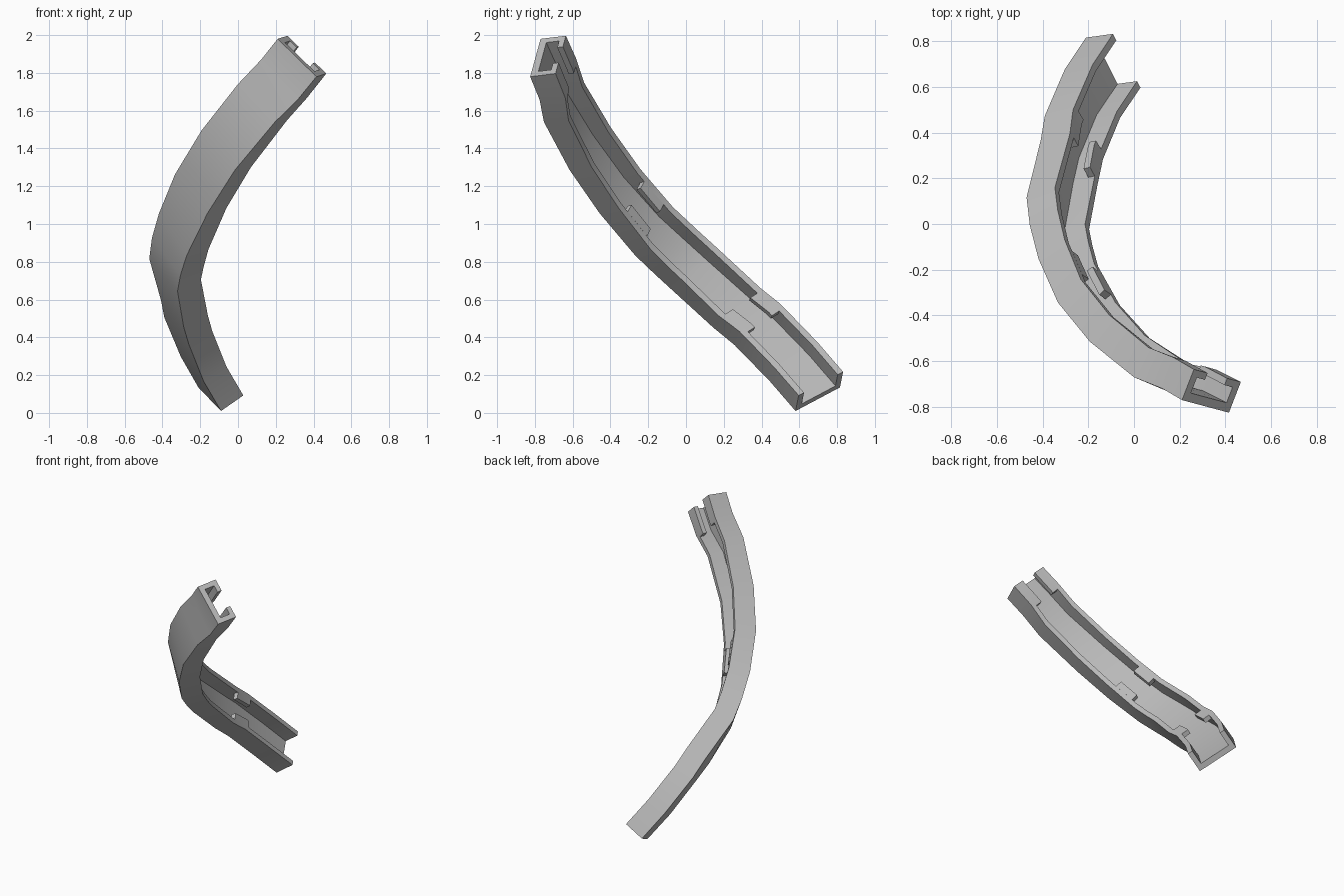
import bpy
import bmesh
import math
from mathutils import Vector

if "Cube" in bpy.data.objects:
    bpy.data.objects.remove(bpy.data.objects["Cube"])

# One plain grey for the whole channel
grey = bpy.data.materials.new("plain_grey")
grey.use_nodes = True
grey.diffuse_color = (0.5, 0.5, 0.5, 1)
grey.node_tree.nodes["Principled BSDF"].inputs["Base Color"].default_value = (0.5, 0.5, 0.5, 1)

# The two outer edges of the floor, from the top end to the bottom end
LEFT = [(.21, -.77, 1.98), (.125, -.72, 1.87), (0, -.67, 1.74), (-.19, -.516, 1.49),
        (-.33, -.345, 1.26), (-.42, -.15, 1.06), (-.46, 0, .93), (-.473, .12, .82),
        (-.41, .37, .60), (-.394, .48, .51), (-.305, .68, .30), (-.21, .815, .135)]
RIGHT = [(.415, -.825, 1.78), (.315, -.775, 1.66), (.195, -.752, 1.54), (-.02, -.614, 1.29),
         (-.165, -.455, 1.06), (-.27, -.27, .83), (-.30, -.165, .725), (-.317, -.07, .64),
         (-.285, .14, .45), (-.255, .25, .355), (-.18, .44, .165), (-.09, .58, .01)]
HALF, DEPTH, WALL, FLOOR = 0.146, 0.145, 0.035, 0.04
LIP, LIP_THICK = 0.05, 0.032

# A frame per station: middle, width direction, opening direction
middles = [(Vector(a) + Vector(b)) / 2 for a, b in zip(LEFT, RIGHT)]
frames = []
for i, mid in enumerate(middles):
    tangent = middles[min(i + 1, len(middles) - 1)] - middles[max(i - 1, 0)]
    width = (Vector(RIGHT[i]) - Vector(LEFT[i])).normalized()
    frames.append((mid, width, width.cross(tangent).normalized()))


def frame_at(t):
    i = min(int(t), len(frames) - 2)
    mid, width, out = (a.lerp(b, t - i) for a, b in zip(frames[i], frames[i + 1]))
    return mid, width.normalized(), out.normalized()


def sweep(name, profile, start, end):
    """Loft a closed profile along the path between two station numbers."""
    inner = [i for i in range(len(frames)) if start < i < end]
    bm = bmesh.new()
    rings = []
    for t in [start] + inner + [end]:
        mid, width, out = frame_at(t)
        rings.append([bm.verts.new(mid + width * u + out * v) for u, v in profile])
    for a, b in zip(rings, rings[1:]):
        for j in range(len(profile)):
            k = (j + 1) % len(profile)
            bm.faces.new((a[j], a[k], b[k], b[j]))
    bm.faces.new(rings[0])
    bm.faces.new(rings[-1])
    bmesh.ops.recalc_face_normals(bm, faces=bm.faces)
    mesh = bpy.data.meshes.new(name)
    bm.to_mesh(mesh)
    bm.free()
    mesh.materials.append(grey)
    obj = bpy.data.objects.new(name, mesh)
    bpy.context.collection.objects.link(obj)
    bpy.ops.object.select_all(action='DESELECT')
    obj.select_set(True)
    bpy.context.view_layer.objects.active = obj
    bpy.ops.object.shade_smooth_by_angle(angle=math.radians(30))
    return obj


# U-shaped channel
side = HALF - WALL
sweep("channel", [(-HALF, 0), (HALF, 0), (HALF, DEPTH), (side, DEPTH),
                  (side, FLOOR), (-side, FLOOR), (-side, DEPTH), (-HALF, DEPTH)],
      0, len(frames) - 1)

# Pairs of retaining lips along the rims
for place, start, end in (("top", 0, 1.15), ("middle", 4.2, 4.8), ("lower", 8.1, 9.1)):
    for hand, s in (("left", -1), ("right", 1)):
        sweep(f"{place}_lip_{hand}",
              [(s * side, DEPTH), (s * (side - LIP), DEPTH),
               (s * (side - LIP), DEPTH - LIP_THICK), (s * side, DEPTH - LIP_THICK)],
              start, end)
